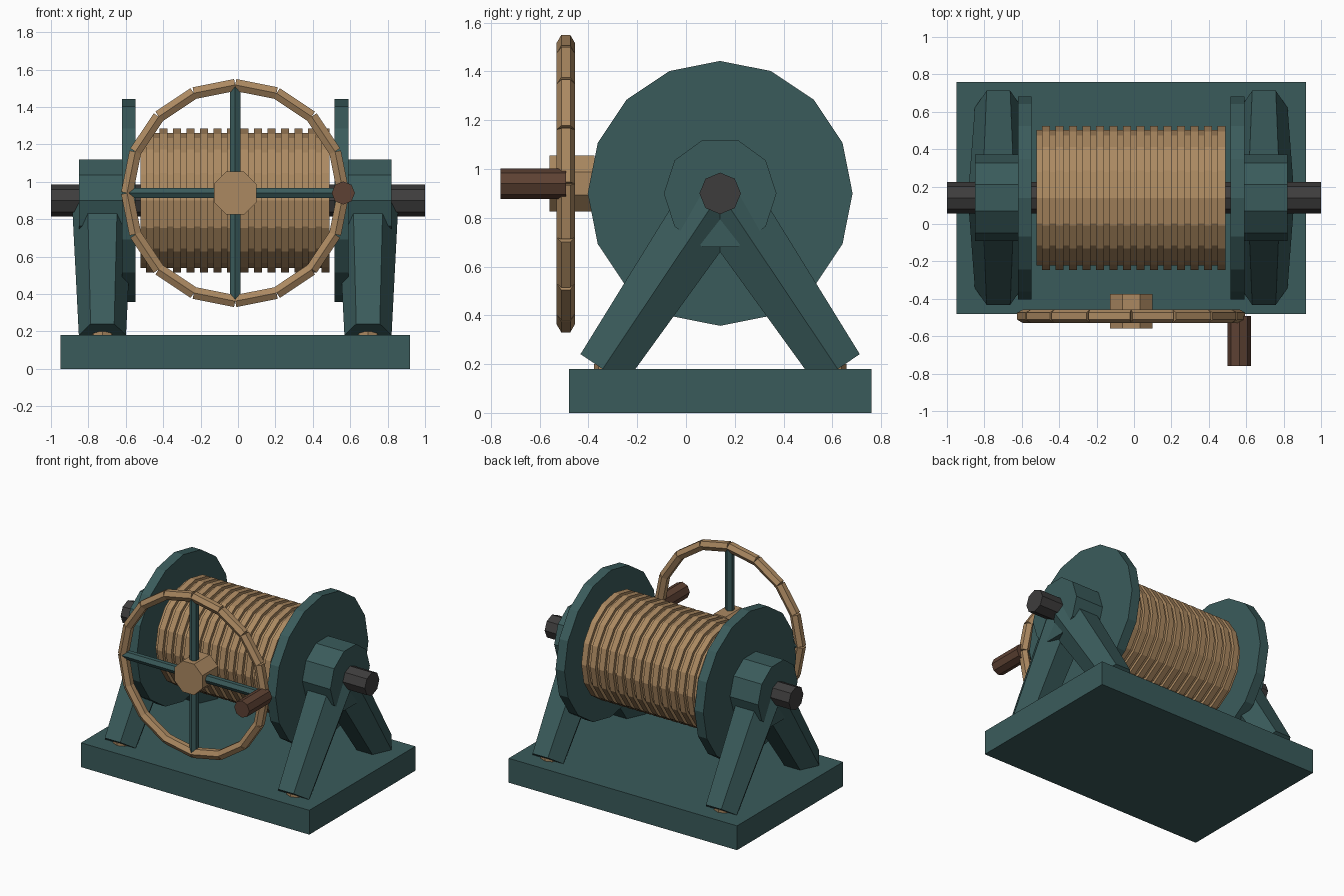
import bpy, bmesh, math
from mathutils import Vector

if "Cube" in bpy.data.objects:
    bpy.data.objects.remove(bpy.data.objects["Cube"], do_unlink=True)


def material(name, rgb):
    m = bpy.data.materials.new(name)
    m.use_nodes = True
    m.diffuse_color = (*rgb, 1)
    m.node_tree.nodes["Principled BSDF"].inputs["Base Color"].default_value = (*rgb, 1)
    return m


TEAL = material("dark_teal_paint", (0.042, 0.105, 0.105))
TAN = material("tan_rope_wood", (0.41, 0.25, 0.12))
BROWN = material("dark_brown_wood", (0.11, 0.053, 0.033))
IRON = material("dark_iron", (0.048, 0.046, 0.046))

X, Y, Z = Vector((1, 0, 0)), Vector((0, 1, 0)), Vector((0, 0, 1))
MID = -0.015                       # middle of the machine along x
AXIS = Vector((MID, 0.14, 0.90))   # middle of the drum axle
WHEEL = Vector((MID, -0.493, 0.94))


def finish(name, bm, mat):
    bmesh.ops.recalc_face_normals(bm, faces=bm.faces)
    mesh = bpy.data.meshes.new(name)
    bm.to_mesh(mesh)
    bm.free()
    mesh.materials.append(mat)
    obj = bpy.data.objects.new(name, mesh)
    bpy.context.collection.objects.link(obj)
    return obj


def loft(name, stations, up, sides, mat, turn=0.0):
    """Straight prism through (point, radius) stations; first corner points along up."""
    axis = (stations[-1][0] - stations[0][0]).normalized()
    u = (up - axis * up.dot(axis)).normalized()
    v = axis.cross(u)
    bm = bmesh.new()
    rings = []
    for point, r in stations:
        angles = [turn + math.tau * i / sides for i in range(sides)]
        rings.append([bm.verts.new(point + (u * math.cos(a) + v * math.sin(a)) * r)
                      for a in angles])
    for a, b in zip(rings, rings[1:]):
        for i in range(sides):
            j = (i + 1) % sides
            bm.faces.new((a[i], a[j], b[j], b[i]))
    bm.faces.new(rings[0])
    bm.faces.new(rings[-1])
    return finish(name, bm, mat)


def rod(name, start, end, r, up, sides, mat, turn=0.0):
    return loft(name, [(start, r), (end, r)], up, sides, mat, turn)


# Base slab
bm = bmesh.new()
bmesh.ops.create_cube(bm, size=1)
bmesh.ops.scale(bm, vec=(1.87, 1.24, 0.18), verts=bm.verts)
bmesh.ops.translate(bm, vec=(MID, 0.14, 0.09), verts=bm.verts)
finish("base", bm, TEAL)

# Axle through everything
rod("axle", Vector((-1, 0.14, 0.9)), Vector((1, 0.14, 0.9)), 0.085, Z, 8, IRON)

# Rope drum with square ridges
COILS, LENGTH = 14, 1.01
pitch = LENGTH / COILS
stations = []
for i in range(COILS):
    x = i * pitch - LENGTH / 2
    for dx, r in ((0, 0.362), (0.4, 0.362), (0.4, 0.385), (1, 0.385)):
        stations.append((AXIS + X * (x + dx * pitch), r))
loft("rope_drum", stations, Z, 16, TAN)

# Flanges, bearings, splayed legs and foot bolts on both sides
for side, s in (("left", 1), ("right", -1)):
    rod(f"{side}_flange", AXIS + X * s * 0.532, AXIS + X * s * 0.605, 0.543, Z, 16, TEAL)
    rod(f"{side}_bearing", AXIS + X * s * 0.60, AXIS + X * s * 0.835, 0.231, Y, 10, TEAL)
    for end, t in (("front", -1), ("back", 1)):
        top = AXIS + X * s * 0.71
        foot = top + Vector((0, t * 0.482, -0.72))
        loft(f"{side}_{end}_leg", [(top, 0.163), (foot, 0.126)], X, 6, TEAL)
        bolt = Vector((top.x, AXIS.y + t * 0.45, 0.17))
        rod(f"{side}_{end}_foot_bolt", bolt, bolt + Z * 0.03, 0.068, X, 8, TAN)

# Hand wheel rim made of straight segments
SEGMENTS, RIM = 16, 0.578


def on_rim(i):
    a = math.tau * i / SEGMENTS
    return WHEEL + (X * math.sin(a) + Z * math.cos(a)) * RIM


for i in range(SEGMENTS):
    rod(f"wheel_rim_{i + 1}", on_rim(i), on_rim(i + 1), 0.037, Y, 6, TAN)

# Spokes, hub and crank handle
for i, d in enumerate((X, -X, Z, -Z)):
    rod(f"wheel_spoke_{i + 1}", WHEEL, WHEEL + d * 0.57, 0.032, -Y, 6, TEAL)
rod("wheel_hub", WHEEL - Y * 0.067, WHEEL + Y * 0.118, 0.124, Z, 8, TAN, math.pi / 8)
grip = WHEEL + X * RIM
rod("crank_handle", grip - Y * 0.267, grip, 0.062, Z, 8, BROWN)
